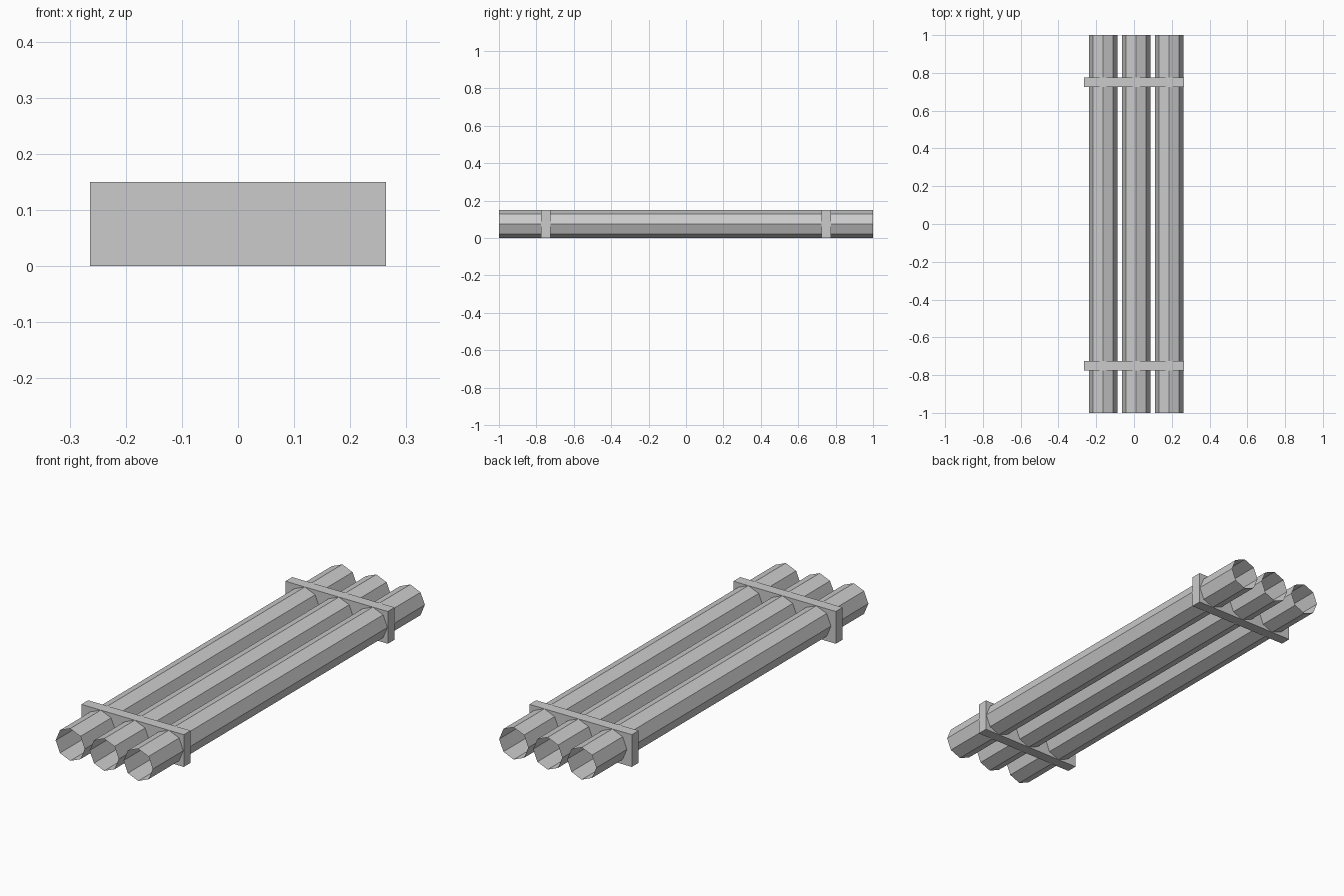
import bpy, math

old = bpy.data.objects.get("Cube")
if old:
    bpy.data.objects.remove(old, do_unlink=True)

# Single grey finish
grey = bpy.data.materials.new("light_grey")
grey.use_nodes = True
colour = (0.6, 0.6, 0.6, 1)
grey.diffuse_color = colour
grey.node_tree.nodes["Principled BSDF"].inputs["Base Color"].default_value = colour

RADIUS = 0.075
PITCH = 0.175
OFFSET = 0.0115


def finish(name):
    obj = bpy.context.object
    obj.name = name
    obj.data.materials.append(grey)
    bpy.ops.object.transform_apply(location=False, rotation=True, scale=True)
    return obj


# Three open eight-sided pipes, each with a corner pointing straight up
for i, side in enumerate(("right", "middle", "left")):
    bpy.ops.mesh.primitive_cylinder_add(
        vertices=8, radius=RADIUS, depth=2, end_fill_type='NOTHING',
        location=(OFFSET + (i - 1) * PITCH, 0, RADIUS),
        rotation=(math.pi / 2, 0, 0))
    finish(side + "_pipe")

# Two flat brackets that hold the pipes together
for name, y in (("front_bracket", -0.75), ("back_bracket", 0.75)):
    bpy.ops.mesh.primitive_cube_add(size=1, location=(0, y, RADIUS))
    bpy.context.object.scale = (0.527, 0.05, 2 * RADIUS)
    finish(name)
